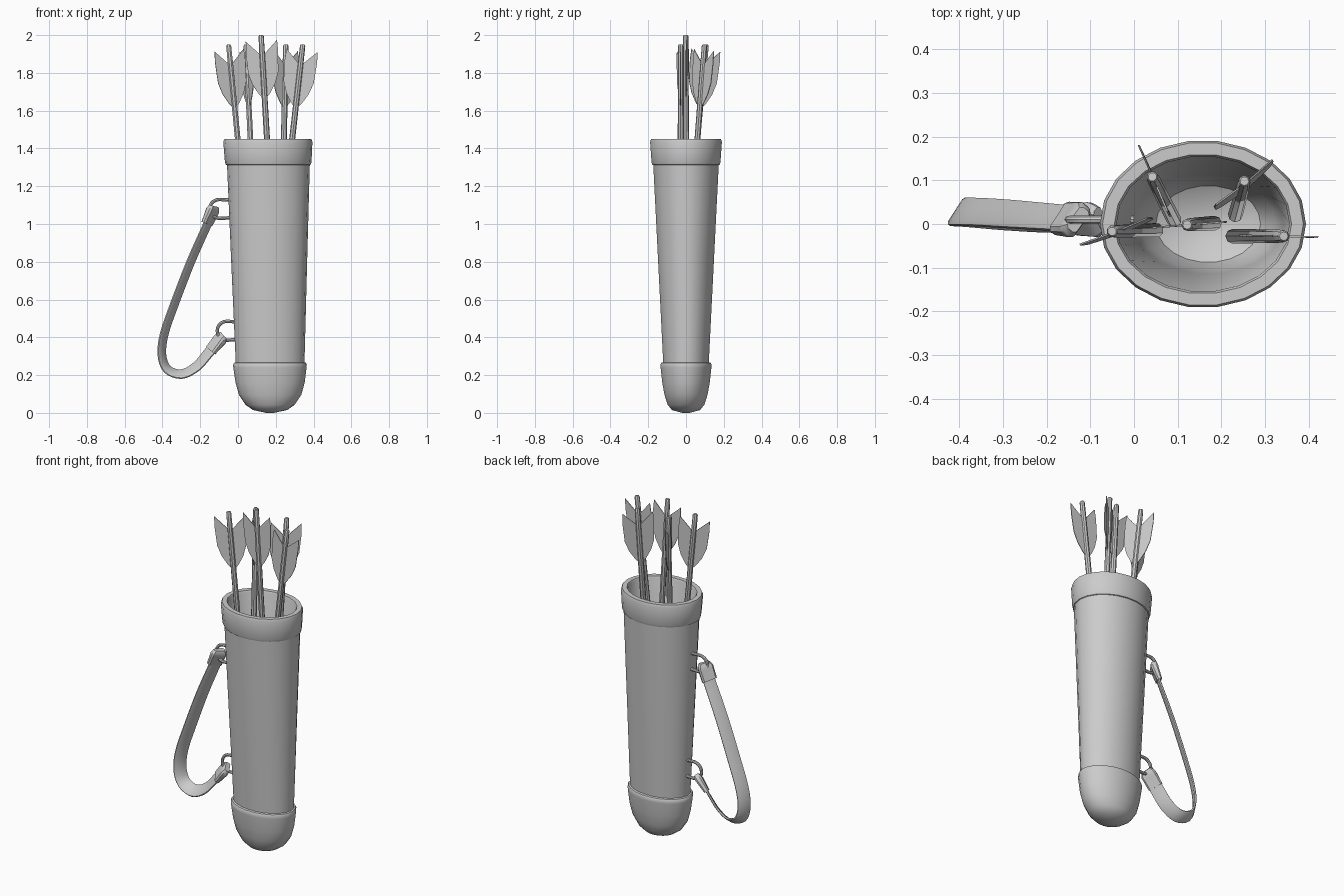
import bpy, bmesh
from math import sin, cos, pi, radians
from mathutils import Vector

if "Cube" in bpy.data.objects:
    bpy.data.objects.remove(bpy.data.objects["Cube"])


def finish(name, bm):
    bmesh.ops.recalc_face_normals(bm, faces=bm.faces[:])
    me = bpy.data.meshes.new(name)
    bm.to_mesh(me)
    bm.free()
    ob = bpy.data.objects.new(name, me)
    bpy.context.collection.objects.link(ob)
    return ob


def skin(name, rings, cap_start=True, cap_end=True):
    """Bridge a list of point rings into one surface."""
    bm = bmesh.new()
    loops = [[bm.verts.new(p) for p in r] for r in rings]
    n = len(loops[0])
    for a, b in zip(loops, loops[1:]):
        for i in range(n):
            j = (i + 1) % n
            bm.faces.new((a[i], a[j], b[j], b[i]))
    if cap_start:
        bm.faces.new(loops[0][::-1])
    if cap_end:
        bm.faces.new(loops[-1])
    return finish(name, bm)


def ellipses(profile, sides=22):
    """Profile rows: centre x, half width x, half width y, height."""
    return [[(cx + rx * cos(2 * pi * i / sides), ry * sin(2 * pi * i / sides), z)
             for i in range(sides)] for cx, rx, ry, z in profile]


def smooth_path(pts, steps=4):
    """Catmull-Rom curve through the points."""
    p = [Vector(q) for q in pts]
    p = [2 * p[0] - p[1]] + p + [2 * p[-1] - p[-2]]
    out = []
    for i in range(1, len(p) - 2):
        a, b, c, d = p[i - 1:i + 3]
        for s in range(steps):
            t = s / steps
            out.append(0.5 * (2 * b + (c - a) * t + (2 * a - 5 * b + 4 * c - d) * t * t
                              + (3 * b - a - 3 * c + d) * t ** 3))
    return out + [p[-2]]


# Quiver: outer wall with bottom cap, collar rim, then the hollow inside
skin("quiver_body", ellipses([
    (0.17, 0.02, 0.02, 0.0), (0.17, 0.09, 0.075, 0.015), (0.17, 0.13, 0.098, 0.043),
    (0.17, 0.165, 0.115, 0.095), (0.17, 0.183, 0.127, 0.16), (0.169, 0.194, 0.136, 0.24),
    (0.169, 0.195, 0.137, 0.255), (0.17, 0.19, 0.132, 0.265), (0.17, 0.182, 0.122, 0.268),
    (0.165, 0.201, 0.149, 0.8), (0.161, 0.219, 0.175, 1.312),
    (0.16, 0.224, 0.18, 1.314), (0.16, 0.229, 0.184, 1.325),
    (0.158, 0.236, 0.192, 1.435), (0.158, 0.23, 0.187, 1.45),
    (0.158, 0.203, 0.16, 1.45), (0.158, 0.198, 0.155, 1.44),
    (0.17, 0.172, 0.115, 0.26), (0.17, 0.155, 0.105, 0.12),
    (0.17, 0.12, 0.088, 0.06), (0.17, 0.05, 0.04, 0.03)]))


# Arrows: nock end, lower end, direction of the paired vanes in plan
arrows = [
    ((-0.05, -0.017, 1.95), (0.052, -0.014, 0.9), (-0.93, -0.36)),
    ((0.042, 0.108, 1.95), (0.092, 0.008, 0.9), (-0.4, 0.92)),
    ((0.122, -0.002, 2.0), (0.185, 0.002, 0.9), (1.0, 0.08)),
    ((0.253, 0.098, 1.95), (0.232, 0.02, 0.9), (0.78, 0.62)),
    ((0.343, -0.028, 1.95), (0.225, -0.028, 0.9), (1.0, -0.02))]
# Vane outline: distance out from the shaft, distance down from the nock
vane = [(0.008, 0.105), (0.083, 0.03), (0.086, 0.09), (0.08, 0.2),
        (0.06, 0.26), (0.03, 0.31), (0.008, 0.335)]

for k, (top, low, plan) in enumerate(arrows, 1):
    top, low = Vector(top), Vector(low)
    down = (low - top).normalized()
    out = Vector((*plan, 0))
    out = (out - down * out.dot(down)).normalized()
    side = down.cross(out)
    length = (low - top).length
    rings = [[top + down * d + (out * cos(i * pi / 4) + side * sin(i * pi / 4)) * r
              for i in range(8)]
             for d, r in ((0, 0.010), (0.006, 0.014), (0.1, 0.015),
                          (length - 0.01, 0.017), (length, 0.012))]
    skin(f"arrow_shaft_{k}", rings)
    for s in (-1, 1):
        rings = [[top + down * d + out * (s * o) + side * t for o, d in vane]
                 for t in (-0.002, 0.002)]
        skin(f"arrow_vane_{k}_{'left' if s < 0 else 'right'}", rings)


# Metal half rings that hold the strap
def half_ring(name, cx, cz, inner_x):
    pts = [(inner_x, 0.01, cz + 0.047)]
    pts += [(cx + 0.05 * cos(a), 0.01, cz + 0.05 * sin(a))
            for a in (radians(90 + 18 * i) for i in range(11))]
    pts.append((inner_x, 0.01, cz - 0.047))
    rings = []
    for i, p in enumerate(pts):
        t = (Vector(pts[min(i + 1, len(pts) - 1)]) - Vector(pts[max(i - 1, 0)])).normalized()
        n = t.cross(Vector((0, 1, 0)))
        rings.append([Vector(p) + n * 0.009 * cos(j * pi / 4)
                      + Vector((0, 0.009 * sin(j * pi / 4), 0)) for j in range(8)])
    skin(name, rings)


half_ring("upper_ring", -0.1, 1.08, -0.035)
half_ring("lower_ring", -0.06, 0.435, 0.0)


# Strap: flat tilted band swept along a hanging loop
def band(name, pts, halfs, steps=4):
    path = smooth_path(pts, steps)
    rings = []
    for i, p in enumerate(path):
        t = (path[min(i + 1, len(path) - 1)] - path[max(i - 1, 0)]).normalized()
        inward = Vector((-t.z, 0, t.x))
        f = i / (len(path) - 1) * (len(halfs) - 1)
        j = min(int(f), len(halfs) - 2)
        wy, wn, th = (a + (b - a) * (f - j) for a, b in zip(halfs[j], halfs[j + 1]))
        w = Vector((0, wy, 0)) + inward * wn
        n = w.cross(t).normalized() * th
        rings.append([p + w + n * 0.5, p + w * 0.8 + n, p - w * 0.8 + n, p - w + n * 0.5,
                      p - w - n * 0.5, p - w * 0.8 - n, p + w * 0.8 - n, p + w - n * 0.5])
    skin(name, rings)


band("strap", [(-0.135, 0.012, 1.06), (-0.17, 0.014, 0.98), (-0.25, 0.02, 0.8),
               (-0.335, 0.026, 0.58), (-0.39, 0.028, 0.42), (-0.403, 0.028, 0.31),
               (-0.375, 0.026, 0.232), (-0.30, 0.018, 0.205), (-0.22, 0.012, 0.245),
               (-0.15, 0.01, 0.325), (-0.085, 0.01, 0.4)],
     [(0.026, 0.02, 0.007), (0.03, 0.02, 0.007), (0.031, 0.02, 0.007),
      (0.03, 0.023, 0.007), (0.027, 0.026, 0.007)])

# Folded strap ends around the rings
band("upper_strap_loop", [(-0.128, 0.01, 1.095), (-0.135, 0.01, 1.07), (-0.165, 0.013, 1.0)],
     [(0.024, 0.018, 0.014), (0.034, 0.026, 0.02), (0.034, 0.024, 0.014)])
band("lower_strap_loop", [(-0.145, 0.01, 0.33), (-0.095, 0.01, 0.39), (-0.075, 0.01, 0.41)],
     [(0.032, 0.026, 0.014), (0.034, 0.026, 0.02), (0.024, 0.018, 0.014)])

# Smooth shading with crisp edges
for ob in bpy.data.objects:
    ob.select_set(True)
bpy.context.view_layer.objects.active = bpy.data.objects["quiver_body"]
bpy.ops.object.shade_smooth_by_angle(angle=radians(35))
